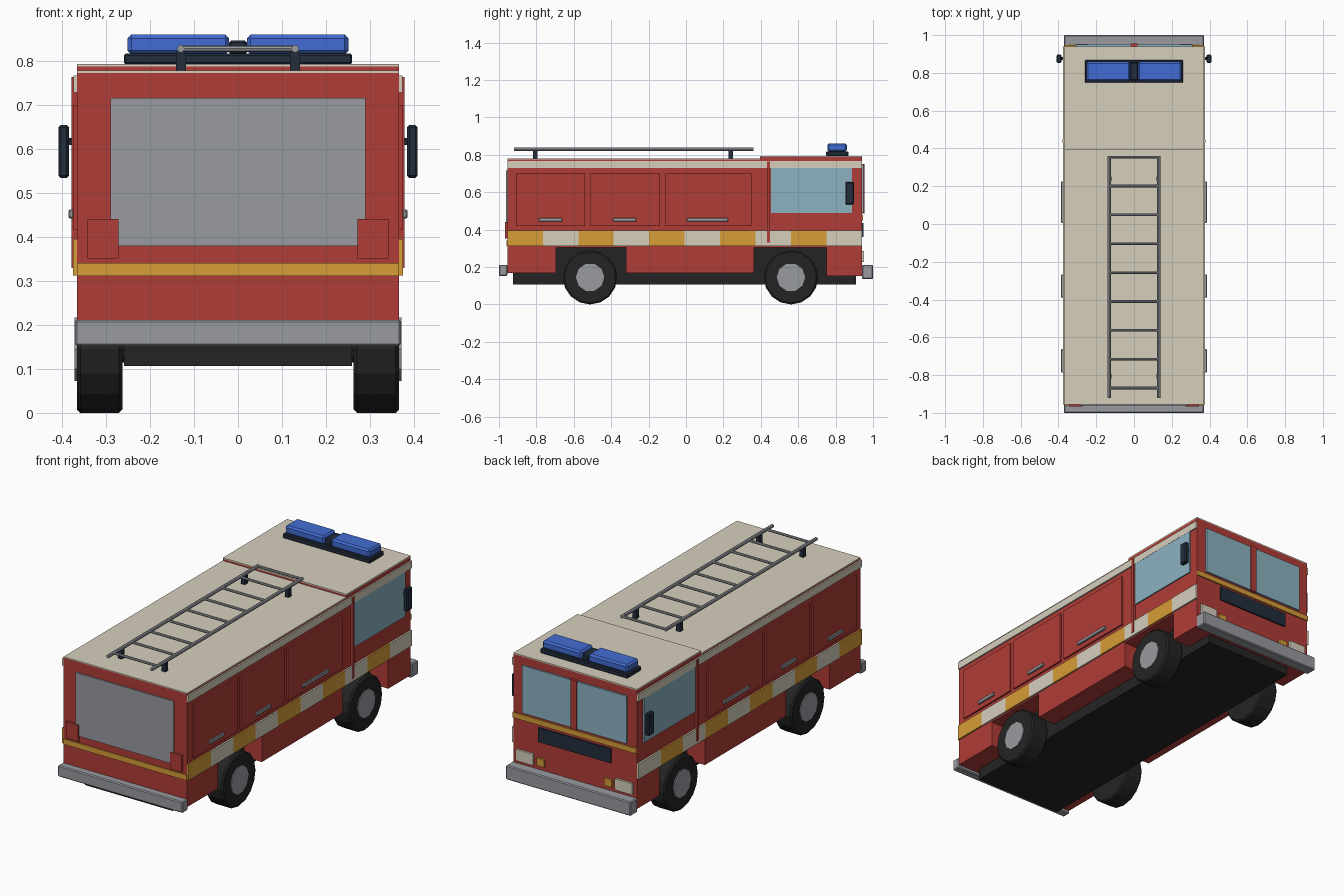
import bpy, bmesh, math
from mathutils import Matrix

if "Cube" in bpy.data.objects:
    bpy.data.objects.remove(bpy.data.objects["Cube"])


def mat(name, r, g, b):
    lin = [((c / 255 + 0.055) / 1.055) ** 2.4 for c in (r, g, b)]
    m = bpy.data.materials.new(name)
    m.diffuse_color = (*lin, 1)
    m.use_nodes = True
    m.node_tree.nodes["Principled BSDF"].inputs["Base Color"].default_value = m.diffuse_color
    return m


RED = mat("red paint", 176, 60, 55)
CREAM = mat("cream", 214, 207, 188)
YELLOW = mat("amber yellow", 215, 157, 56)
GREY = mat("metal grey", 152, 155, 160)
GLASS = mat("glass", 140, 178, 193)
NAVY = mat("dark navy", 34, 45, 60)
BLACK = mat("rubber black", 36, 36, 36)
BLUE = mat("beacon blue", 66, 108, 212)


def finish(name, bm, m):
    me = bpy.data.meshes.new(name)
    bm.to_mesh(me)
    bm.free()
    me.materials.append(m)
    ob = bpy.data.objects.new(name, me)
    bpy.context.collection.objects.link(ob)
    return ob


def box(name, m, x, y, z, bevel=0):
    """Box from (min, max) ranges."""
    bm = bmesh.new()
    bmesh.ops.create_cube(bm, size=1)
    for v in bm.verts:
        for i, (a, b) in enumerate((x, y, z)):
            v.co[i] = a if v.co[i] < 0 else b
    if bevel:
        bmesh.ops.bevel(bm, geom=bm.edges[:], offset=bevel, segments=1, affect='EDGES')
    return finish(name, bm, m)


def pair(name, m, x, y, z, bevel=0):
    """Box on the right and its mirror image on the left."""
    box(name + "_right", m, x, y, z, bevel)
    box(name + "_left", m, (-x[1], -x[0]), y, z, bevel)


def rod(name, m, axis, centre, r, length, sides, bevel=0):
    bm = bmesh.new()
    bmesh.ops.create_cone(bm, cap_ends=True, segments=sides, radius1=r, radius2=r, depth=length)
    if bevel:
        caps = [e for e in bm.edges if abs(e.verts[0].co.z - e.verts[1].co.z) < 1e-5]
        bmesh.ops.bevel(bm, geom=caps, offset=bevel, segments=1, affect='EDGES')
    turn = Matrix.Rotation(math.pi / 2, 4, 'Y' if axis == 'X' else 'X')
    bmesh.ops.transform(bm, matrix=Matrix.Translation(centre) @ turn, verts=bm.verts)
    return finish(name, bm, m)


W = 0.367
REAR, FRONT, STEP = -0.955, 0.94, 0.395
AXLES = (-0.513, 0.561)

# Main body, cab and roof plates
box("rear_body", RED, (-W, W), (REAR, STEP), (0.305, 0.774))
box("cab_body", RED, (-W, W), (STEP, FRONT), (0.305, 0.788))
box("rear_roof", CREAM, (-W, W), (REAR, STEP), (0.774, 0.779))
box("cab_roof", CREAM, (-W, W), (STEP, FRONT), (0.788, 0.794))

# Lower skirts between the wheel arches, dark chassis and arch liner
box("rear_skirt", RED, (-W, W), (REAR, -0.695), (0.168, 0.305))
box("middle_skirt", RED, (-W, W), (-0.322, 0.364), (0.168, 0.305))
box("front_skirt", RED, (-W, W), (0.75, FRONT), (0.152, 0.305))
box("chassis", BLACK, (-0.26, 0.26), (-0.925, 0.91), (0.107, 0.17))
for y0, y1, n in ((-0.695, -0.322, "rear"), (0.364, 0.75, "front")):
    box(n + "_arch_liner", BLACK, (-0.26, 0.26), (y0, y1), (0.165, 0.305))

# Wheels
for y, n in zip(AXLES, ("rear", "front")):
    for s, side in ((1, "right"), (-1, "left")):
        rod(f"{n}_tyre_{side}", BLACK, 'X', (s * 0.315, y, 0.145), 0.145, 0.104, 16, 0.008)
        rod(f"{n}_hub_{side}", GREY, 'X', (s * 0.345, y, 0.145), 0.076, 0.054, 10)
    rod(n + "_axle", BLACK, 'X', (0, y, 0.145), 0.03, 0.56, 8)

# Bumpers
box("rear_bumper", GREY, (-0.371, 0.371), (-1.0, REAR), (0.152, 0.212), 0.005)
box("front_bumper", GREY, (-0.371, 0.371), (FRONT, 1.0), (0.136, 0.212), 0.005)

# Chequered side stripe
seg = (FRONT - REAR) / 10
for i in range(10):
    pair(f"stripe_block_{i}", CREAM if i % 2 else YELLOW, (W, 0.376),
         (REAR + i * seg, REAR + (i + 1) * seg), (0.313, 0.396))

# Cream band under the roof, cab seam post, side windows
pair("roof_band", CREAM, (W, 0.375), (REAR, FRONT), (0.729, 0.768))
pair("cab_seam", RED, (W, 0.379), (0.432, 0.448), (0.33, 0.765))
pair("side_window", GLASS, (W, 0.374), (0.455, 0.888), (0.49, 0.729))

# Locker doors with handles
doors = (((-0.91, -0.54), (-0.786, -0.663)), ((-0.513, -0.14), (-0.39, -0.267)),
         ((-0.112, 0.35), (0.005, 0.225)))
for i, (door, handle) in enumerate(doors):
    pair(f"locker_door_{i}", RED, (W, 0.376), door, (0.418, 0.70))
    pair(f"locker_handle_{i}", GREY, (0.374, 0.386), handle, (0.443, 0.463), 0.003)

# Mirrors
pair("mirror", NAVY, (0.385, 0.409), (0.852, 0.898), (0.535, 0.655), 0.005)
pair("mirror_arm", NAVY, (0.36, 0.39), (0.868, 0.884), (0.61, 0.626))

# Rear end: roller shutter, tail lights, stripe
box("rear_shutter", GREY, (-0.29, 0.29), (REAR - 0.007, REAR), (0.38, 0.717))
pair("tail_light", RED, (0.272, 0.343), (REAR - 0.012, REAR), (0.352, 0.441))
box("rear_stripe", YELLOW, (-W, W), (REAR - 0.006, REAR), (0.312, 0.341))

# Cab front: windscreen, grille, lamps
pair("windscreen", GLASS, (0.018, 0.31), (FRONT, FRONT + 0.009), (0.49, 0.745))
box("windscreen_post", RED, (-0.018, 0.018), (FRONT, FRONT + 0.015), (0.487, 0.75))
box("front_stripe", YELLOW, (-W, W), (FRONT, FRONT + 0.007), (0.45, 0.478))
box("grille", NAVY, (-0.215, 0.215), (FRONT, FRONT + 0.009), (0.36, 0.436))
pair("headlight", CREAM, (0.243, 0.345), (FRONT, FRONT + 0.012), (0.226, 0.286))
pair("indicator", YELLOW, (0.178, 0.224), (FRONT, FRONT + 0.01), (0.232, 0.272))

# Beacon bar
box("beacon_base", NAVY, (-0.26, 0.26), (0.748, 0.868), (0.794, 0.818), 0.004)
pair("beacon", BLUE, (0.02, 0.252), (0.756, 0.86), (0.816, 0.861), 0.009)
box("beacon_centre", NAVY, (-0.02, 0.02), (0.76, 0.856), (0.816, 0.848), 0.005)

# Roof ladder
for s, side in ((1, "right"), (-1, "left")):
    rod("ladder_rail_" + side, GREY, 'Y', (s * 0.13, -0.28, 0.829), 0.009, 1.28, 8)
for i in range(9):
    rod(f"ladder_rung_{i}", GREY, 'X', (0, 0.354 - i * 0.1528, 0.829), 0.007, 0.26, 8)
for y, n in ((-0.805, "rear"), (0.24, "front")):
    pair(n + "_ladder_mount", NAVY, (0.118, 0.141), (y - 0.012, y + 0.012), (0.778, 0.825))
